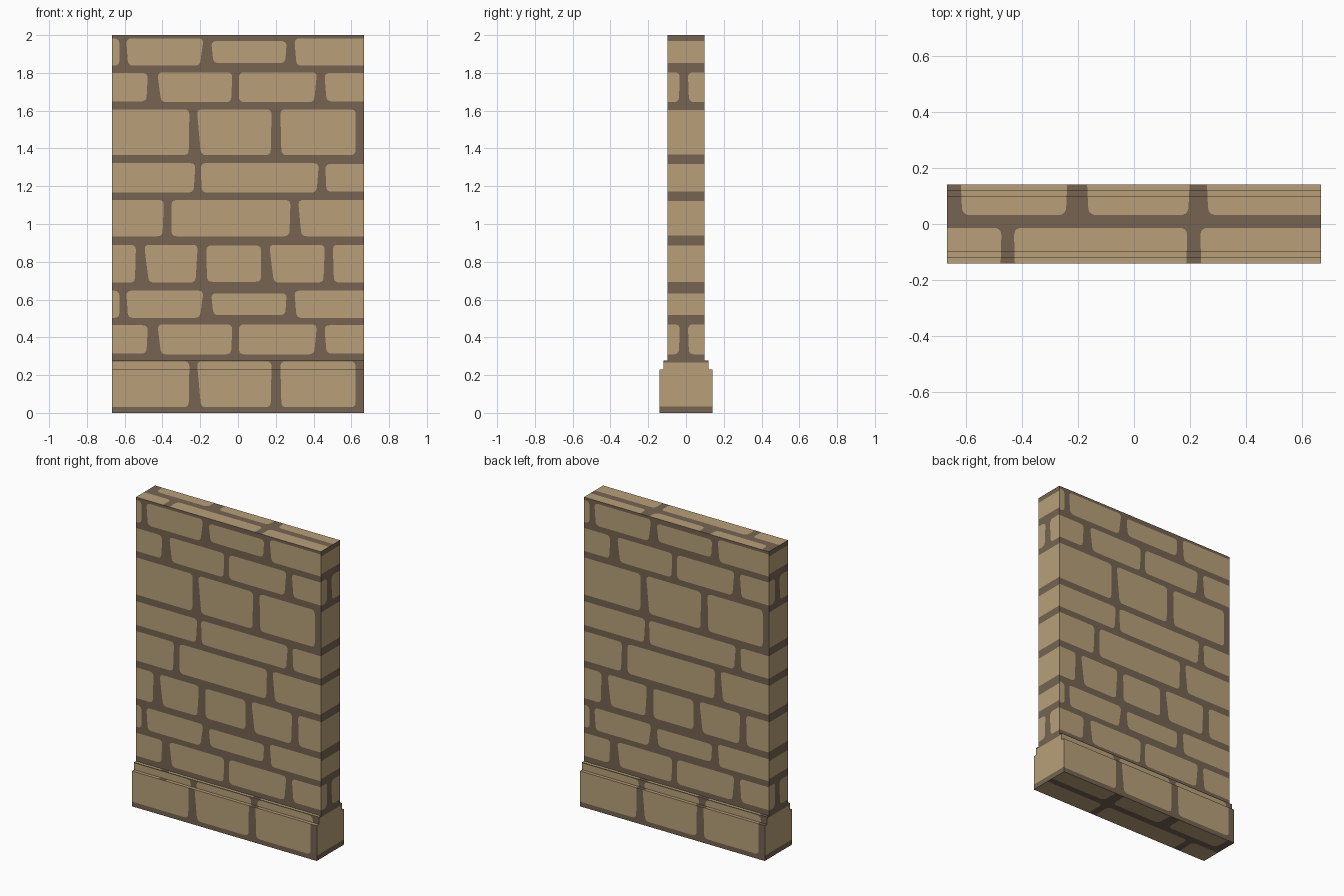
import bpy, bmesh
from mathutils import Vector
from mathutils.geometry import delaunay_2d_cdt

if "Cube" in bpy.data.objects:
    bpy.data.objects.remove(bpy.data.objects["Cube"])


def material(name, rgb):
    m = bpy.data.materials.new(name)
    m.diffuse_color = (*rgb, 1)
    m.use_nodes = True
    m.node_tree.nodes["Principled BSDF"].inputs["Base Color"].default_value = m.diffuse_color
    return m


MORTAR = material("brown_mortar", (0.181, 0.127, 0.084))
STONE = material("tan_stone", (0.479, 0.352, 0.195))

HX = 0.667      # half width of the wall
REPEAT = 1.335  # the courses repeat after this height

# Courses: bottom, top, stones as (left, right, left lean, right lean, shrink)
COURSES = [
    (1.838, 1.982, [(-.75, -.628, 0, 0, 0), (-.592, -.182, .01, .02, 0),
                    (-.142, .258, .012, .008, .014), (.298, .75, .012, 0, 0)]),
    (1.645, 1.803, [(-.75, -.477, 0, .008, .004), (-.427, -.03, .02, .006, 0),
                    (.005, .418, 0, .015, 0), (.457, .75, .012, 0, .004)]),
    (1.365, 1.607, [(-.75, -.257, 0, .004, 0), (-.218, .178, .022, .005, 0),
                    (.224, .623, .006, 0, 0)]),
    (1.167, 1.322, [(-.75, -.225, 0, .01, 0), (-.198, .428, .006, .012, 0),
                    (.462, .75, .006, 0, .004)]),
    (.935, 1.127, [(-.75, -.392, 0, .008, 0), (-.352, .278, 0, .006, 0),
                   (.318, .75, .018, 0, 0)]),
    (.69, .89, [(-.75, -.54, 0, .006, 0), (-.497, -.213, .025, .012, 0),
                (-.168, .122, .004, 0, .004), (.165, .46, .025, .008, 0),
                (.502, .75, .006, 0, 0)]),
]


def stone_outline(left, right, low, high, lean_l=0, lean_r=0, r=0.028):
    """Counter-clockwise four-sided stone with rounded corners."""
    c = [Vector(p) for p in ((left + lean_l, low), (right - lean_r, low),
                             (right, high), (left, high))]
    pts = []
    for i, p in enumerate(c):
        a = p + (c[i - 1] - p).normalized() * r
        b = p + (c[(i + 1) % 4] - p).normalized() * r
        for k in range(6):
            t = k / 5
            pts.append(a * (1 - t) ** 2 + p * 2 * t * (1 - t) + b * t * t)
    return pts


front_stones, end_stones, flat_stones = [], [], []
for i, (low, high, stones) in enumerate(COURSES):
    # The three top courses come again at the foot of the wall
    for drop in ((0, REPEAT) if i < 3 else (0,)):
        z0, z1 = low - drop, high - drop
        for l, r, a, b, s in stones:
            front_stones.append(stone_outline(l, r, z0 + s, z1 - s, a, b))
        if i == 1:      # end face: this course has a joint
            end_stones.append(stone_outline(-.25, -.032, z0, z1, 0, .006))
            end_stones.append(stone_outline(.01, .25, z0, z1, .006, 0))
        else:
            s = .014 if i == 0 else .004
            end_stones.append(stone_outline(-.25, .25, z0 + s, z1 - s))

# Two rows of stones on faces that look up or down
for l, r in ((-.8, -.472), (-.428, .19), (.236, .8)):
    flat_stones.append(stone_outline(l, r, -.25, -.014, .006, .006))
for l, r in ((-.622, -.233), (-.172, .203), (.255, .8)):
    flat_stones.append(stone_outline(l, r, .032, .25, .01, .01))


def panel(bm, rect, stones, to_3d, normal):
    """Flat rectangle with the stones cut into it."""
    u0, u1, v0, v1 = rect
    pts = [Vector(p) for p in ((u0, v0), (u1, v0), (u1, v1), (u0, v1))]
    loops = [[0, 1, 2, 3]]
    for s in stones:
        ys = [p.y for p in s]
        if max(ys) > v0 and min(ys) < v1:
            loops.append(list(range(len(pts), len(pts) + len(s))))
            pts += s
    vs, _, faces, _, _, source = delaunay_2d_cdt(pts, [], loops, 1, 1e-6)
    made = {}
    for f, src in zip(faces, source):
        if 0 not in src:        # part of a stone beyond the wall
            continue
        for i in f:
            if i not in made:
                made[i] = bm.verts.new(to_3d(vs[i].x, vs[i].y))
        face = bm.faces.new([made[i] for i in f])
        face.material_index = 1 if len(src) > 1 else 0
        face.normal_update()
        if face.normal.dot(Vector(normal)) < 0:
            face.normal_flip()


def masonry(name, hy, z0, z1):
    """Block of masonry, half depth hy, between two heights."""
    bm = bmesh.new()
    for s in (1, -1):   # front and right, then turned round for back and left
        panel(bm, (-HX, HX, z0, z1), front_stones,
              lambda u, v: (s * u, -s * hy, v), (0, -s, 0))
        panel(bm, (-hy, hy, z0, z1), end_stones,
              lambda u, v: (s * HX, s * u, v), (s, 0, 0))
    for z, n in ((z0, -1), (z1, 1)):
        panel(bm, (-HX, HX, -hy, hy), flat_stones,
              lambda u, v: (u, v, z), (0, 0, n))
    bmesh.ops.remove_doubles(bm, verts=bm.verts, dist=1e-5)
    me = bpy.data.meshes.new(name)
    bm.to_mesh(me)
    bm.free()
    me.materials.append(MORTAR)
    me.materials.append(STONE)
    bpy.context.collection.objects.link(bpy.data.objects.new(name, me))


masonry("plinth", 0.141, 0, 0.23)
masonry("plinth_step", 0.119, 0.23, 0.278)
masonry("wall", 0.0985, 0.278, 2.0)
